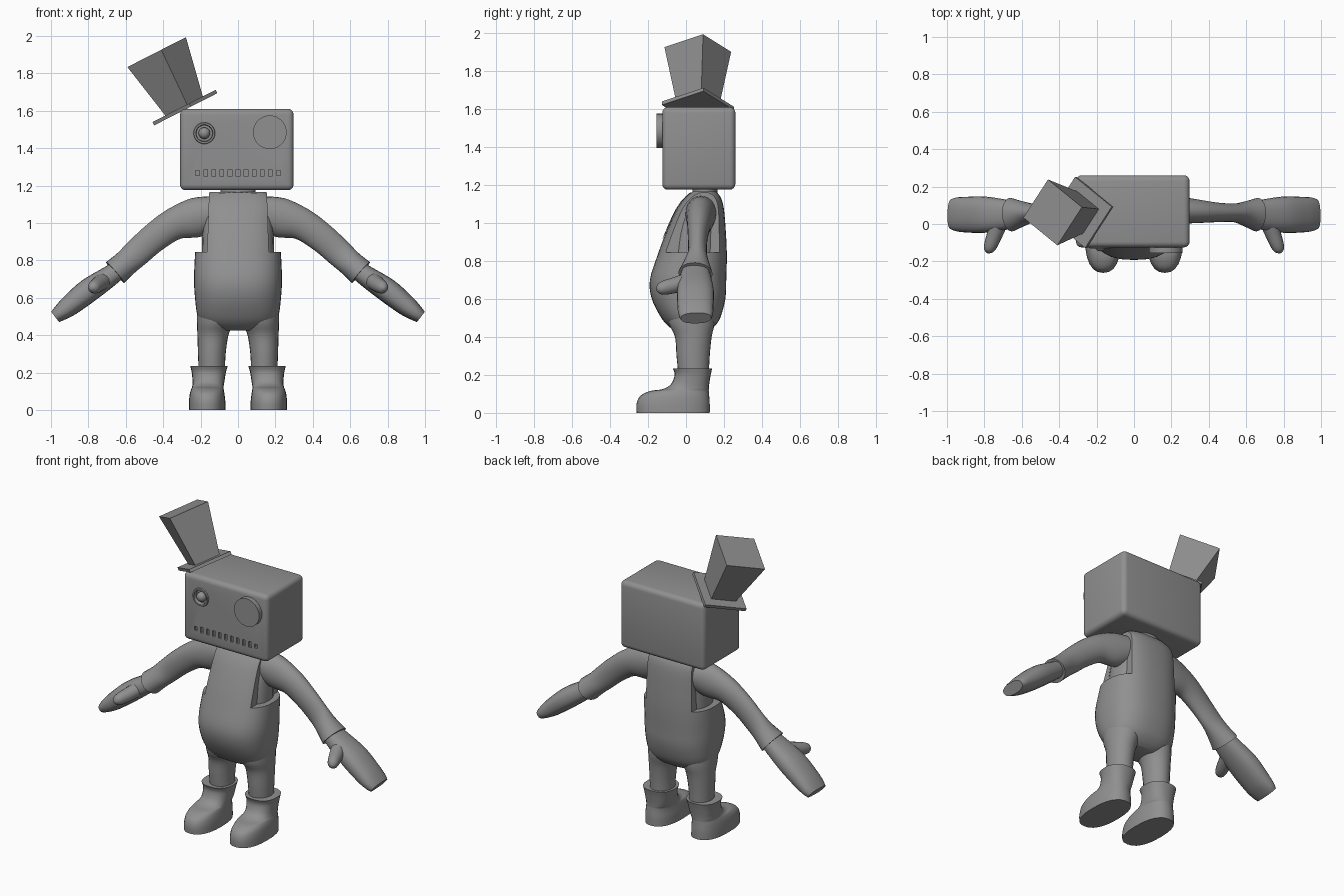
import bpy, bmesh, math
from mathutils import Vector, Matrix

if "Cube" in bpy.data.objects:
    bpy.data.objects.remove(bpy.data.objects["Cube"])

grey = bpy.data.materials.new("plain_grey")
grey.diffuse_color = (0.28, 0.28, 0.28, 1)
grey.use_nodes = True
grey.node_tree.nodes["Principled BSDF"].inputs["Base Color"].default_value = grey.diffuse_color


def finish(name, bm, angle=35):
    """Turn a bmesh into a named, shaded object."""
    bmesh.ops.recalc_face_normals(bm, faces=bm.faces[:])
    me = bpy.data.meshes.new(name)
    bm.to_mesh(me)
    bm.free()
    ob = bpy.data.objects.new(name, me)
    bpy.context.collection.objects.link(ob)
    me.materials.append(grey)
    if angle:
        bpy.ops.object.select_all(action='DESELECT')
        ob.select_set(True)
        bpy.context.view_layer.objects.active = ob
        bpy.ops.object.shade_smooth_by_angle(angle=math.radians(angle))
    return ob


def smooth_rows(rows, steps=4):
    """Catmull-Rom interpolation between the rows of a profile."""
    rows = [Vector(r) for r in rows]
    out = []
    for i in range(len(rows) - 1):
        a, b, c, d = (rows[max(0, min(len(rows) - 1, i + k))] for k in (-1, 0, 1, 2))
        for s in range(steps):
            t = s / steps
            out.append(0.5 * (2 * b + (c - a) * t + (2 * a - 5 * b + 4 * c - d) * t * t
                              + (3 * b - a - 3 * c + d) * t ** 3))
    return out + [rows[-1]]


def loft(name, rows, ref, axis=None, power=2.0, sides=24, steps=4):
    """Skin rounded sections; a row is centre x, y, z and the two half sizes."""
    rows = smooth_rows(rows, steps)
    bm = bmesh.new()
    rings = []
    for i, r in enumerate(rows):
        c = Vector(r[:3])
        before, after = rows[max(i - 1, 0)], rows[min(i + 1, len(rows) - 1)]
        t = Vector(axis) if axis else (Vector(after[:3]) - Vector(before[:3])).normalized()
        u = Vector(ref)
        u = (u - t * u.dot(t)).normalized()
        v = t.cross(u)
        ring = []
        for k in range(sides):
            a = math.tau * k / sides
            p, q = (math.copysign(abs(f) ** (2 / power), f) for f in (math.cos(a), math.sin(a)))
            ring.append(bm.verts.new(c + u * p * r[3] + v * q * r[4]))
        rings.append(ring)
    for a, b in zip(rings, rings[1:]):
        for k in range(sides):
            n = (k + 1) % sides
            bm.faces.new((a[k], a[n], b[n], b[k]))
    bm.faces.new(rings[0])
    bm.faces.new(rings[-1])
    return finish(name, bm)


def upright(name, rows, **kw):
    """Loft of level sections: z, centre x, half width, front y, back y."""
    return loft(name, [(x, (f + b) / 2, z, hx, (b - f) / 2) for z, x, hx, f, b in rows],
                (1, 0, 0), (0, 0, 1), **kw)


def add_box(bm, lo, hi):
    lo, hi = Vector(lo), Vector(hi)
    m = Matrix.Translation((lo + hi) / 2) @ Matrix.Diagonal((*(hi - lo), 1))
    return bmesh.ops.create_cube(bm, size=1, matrix=m)["verts"]


def add_disc(bm, x, y0, y1, z, r, r_front=None, sides=32):
    """Cylinder along y, its front at y0."""
    m = Matrix.Translation((x, (y0 + y1) / 2, z)) @ Matrix.Rotation(math.pi / 2, 4, 'X')
    bmesh.ops.create_cone(bm, cap_ends=True, segments=sides, radius1=r, radius2=r_front or r,
                          depth=y1 - y0, matrix=m)


def cut(ob, cutter):
    cutter.hide_render = True
    cutter.hide_viewport = False
    cutter.display_type = 'WIRE'
    mod = ob.modifiers.new("cut", 'BOOLEAN')
    mod.operation, mod.solver, mod.object = 'DIFFERENCE', 'EXACT', cutter


# Box head with bevelled edges
bm = bmesh.new()
add_box(bm, (-0.31, -0.125, 1.175), (0.297, 0.26, 1.61))
bmesh.ops.bevel(bm, geom=bm.edges[:], offset=0.03, segments=4, profile=0.5, affect='EDGES')
head = finish("head", bm)

# Eye socket and mouth slots cut into the face
bm = bmesh.new()
add_disc(bm, -0.18, -0.2, -0.105, 1.48, 0.044)
for i in range(11):
    x = (i - 5) * 0.0432
    h = 0.013 if i in (0, 10) else 0.019
    add_box(bm, (x - 0.01, -0.2, 1.267 - h), (x + 0.01, -0.11, 1.267 + h))
cut(head, finish("face_cutter", bm, 0))

# Rim and ball of the small eye
bm = bmesh.new()
profile = [(0.058, -0.124), (0.055, -0.132), (0.046, -0.132), (0.043, -0.12)]
rings = [[bm.verts.new((-0.18 + r * math.cos(math.tau * k / 32), y,
                        1.48 + r * math.sin(math.tau * k / 32))) for k in range(32)]
         for r, y in profile]
for a, b in zip(rings, rings[1:] + rings[:1]):
    for k in range(32):
        bm.faces.new((a[k], a[(k + 1) % 32], b[(k + 1) % 32], b[k]))
finish("eye_rim", bm)
bm = bmesh.new()
bmesh.ops.create_uvsphere(bm, u_segments=20, v_segments=12, radius=0.031,
                          matrix=Matrix.Translation((-0.18, -0.115, 1.48)))
finish("eye_ball", bm)

# Large button eye
bm = bmesh.new()
add_disc(bm, 0.17, -0.155, -0.12, 1.485, 0.09)
finish("button_eye", bm)

# Tilted square top hat
tilt = (Matrix.Translation((-0.283, 0.062, 1.615)) @ Matrix.Rotation(math.radians(-27), 4, 'Y')
        @ Matrix.Rotation(math.radians(9), 4, 'Z'))
for name, r1, r2, z0, z1 in (("hat_brim", 0.192, 0.192, -0.008, 0.012),
                             ("hat_crown", 0.114, 0.178, 0.012, 0.335)):
    bm = bmesh.new()
    bmesh.ops.create_cone(bm, cap_ends=True, segments=4, radius1=r1, radius2=r2, depth=z1 - z0,
                          matrix=tilt @ Matrix.Translation((0, 0, (z0 + z1) / 2)))
    # put the first corner on the local x axis
    v = tilt.inverted() @ bm.verts[:][0].co
    turn = Matrix.Rotation(-math.atan2(v.y, v.x), 4, 'Z')
    bm.transform(tilt @ turn @ tilt.inverted())
    finish(name, bm, 0)

# Overalls, with side openings cut for the arms
overalls = upright("overalls", [
    (0.425, 0, 0.10, -0.04, 0.11), (0.45, 0, 0.175, -0.085, 0.145), (0.50, 0, 0.215, -0.13, 0.18),
    (0.60, 0, 0.23, -0.18, 0.207), (0.70, 0, 0.235, -0.19, 0.212), (0.83, 0, 0.23, -0.15, 0.215),
    (0.95, 0, 0.22, -0.105, 0.21), (1.07, 0, 0.21, -0.05, 0.20), (1.13, 0, 0.19, -0.005, 0.185),
    (1.165, 0, 0.15, 0.035, 0.16)], power=2.5, sides=40)
bm = bmesh.new()
for s in (-1, 1):
    v = add_box(bm, (0.165, -0.5, 0.845), (0.5, 0.5, 1.3))
    for p in v:
        p.co.x *= s
        if abs(p.co.x) < 0.3 and p.co.z > 1:
            p.co.x = s * 0.15
cut(overalls, finish("opening_cutter", bm, 0))

# Shirt body under the overalls, and the neck
upright("shirt", [(0.80, 0, 0.195, -0.10, 0.18), (0.95, 0, 0.19, -0.075, 0.18),
                  (1.07, 0, 0.18, -0.03, 0.17), (1.13, 0, 0.15, 0.0, 0.16),
                  (1.155, 0, 0.10, 0.03, 0.13)], power=2.4)
upright("neck", [(1.10, 0, 0.10, 0.03, 0.17), (1.20, 0, 0.09, 0.035, 0.165)], steps=1)

# Bib panel laid on the chest
bm = bmesh.new()
grid = []
for j in range(9):
    z = 0.92 + 0.235 * j / 8
    w = 0.06 if j == 0 else 0.07 + 0.03 * j / 8
    grid.append([bm.verts.new((w * (i - 4) / 4, 0.03 - 0.16 * (1 - j / 8), z)) for i in range(9)])
for a, b in zip(grid, grid[1:]):
    for i in range(8):
        bm.faces.new((a[i], a[i + 1], b[i + 1], b[i]))
panel = finish("bib_panel", bm)
wrap = panel.modifiers.new("wrap", 'SHRINKWRAP')
wrap.target, wrap.offset, wrap.wrap_mode = overalls, 0.005, 'ABOVE_SURFACE'

for s, side in ((1, "left"), (-1, "right")):
    def mir(rows):
        return [(s * r[0], *r[1:]) for r in rows]

    # Sleeve with a flared cuff
    loft("sleeve_" + side, mir([
        (0.10, 0.08, 1.06, 0.085, 0.085), (0.22, 0.075, 1.03, 0.075, 0.106),
        (0.34, 0.068, 0.995, 0.063, 0.086), (0.45, 0.062, 0.92, 0.052, 0.078),
        (0.54, 0.06, 0.84, 0.05, 0.074), (0.60, 0.055, 0.785, 0.068, 0.07),
        (0.657, 0.05, 0.735, 0.09, 0.074)]), (0, 1, 0))

    # Mitten hand and thumb
    loft("hand_" + side, mir([
        (0.60, 0.055, 0.78, 0.06, 0.045), (0.68, 0.05, 0.72, 0.08, 0.055),
        (0.80, 0.05, 0.638, 0.097, 0.064), (0.90, 0.05, 0.558, 0.095, 0.056),
        (0.95, 0.052, 0.519, 0.09, 0.044), (0.976, 0.053, 0.499, 0.08, 0.035)]),
        (0, 1, 0), power=2.4)
    loft("thumb_" + side, mir([
        (0.71, 0.03, 0.70, 0.045, 0.045), (0.742, -0.05, 0.675, 0.042, 0.042),
        (0.765, -0.11, 0.66, 0.038, 0.036), (0.777, -0.14, 0.653, 0.028, 0.027),
        (0.782, -0.155, 0.65, 0.008, 0.008)]), (0, 0, 1), sides=16)

    # Trouser leg
    upright("leg_" + side, [(z, s * x, hx, f, b) for z, x, hx, f, b in (
        (0.20, 0.14, 0.07, -0.04, 0.12), (0.30, 0.14, 0.074, -0.05, 0.125),
        (0.40, 0.134, 0.083, -0.058, 0.135), (0.47, 0.122, 0.098, -0.09, 0.15),
        (0.55, 0.115, 0.105, -0.10, 0.15))])

    # Boot with a flared top
    upright("boot_" + side, [(z, s * x, hx, f, b) for z, x, hx, f, b in (
        (0.0, 0.165, 0.098, -0.26, 0.125), (0.05, 0.165, 0.097, -0.26, 0.125),
        (0.09, 0.165, 0.092, -0.24, 0.122), (0.115, 0.163, 0.086, -0.19, 0.12),
        (0.125, 0.161, 0.084, -0.125, 0.12), (0.15, 0.158, 0.085, -0.08, 0.122),
        (0.20, 0.156, 0.091, -0.06, 0.13), (0.235, 0.155, 0.1, -0.07, 0.138))], power=2.4)
